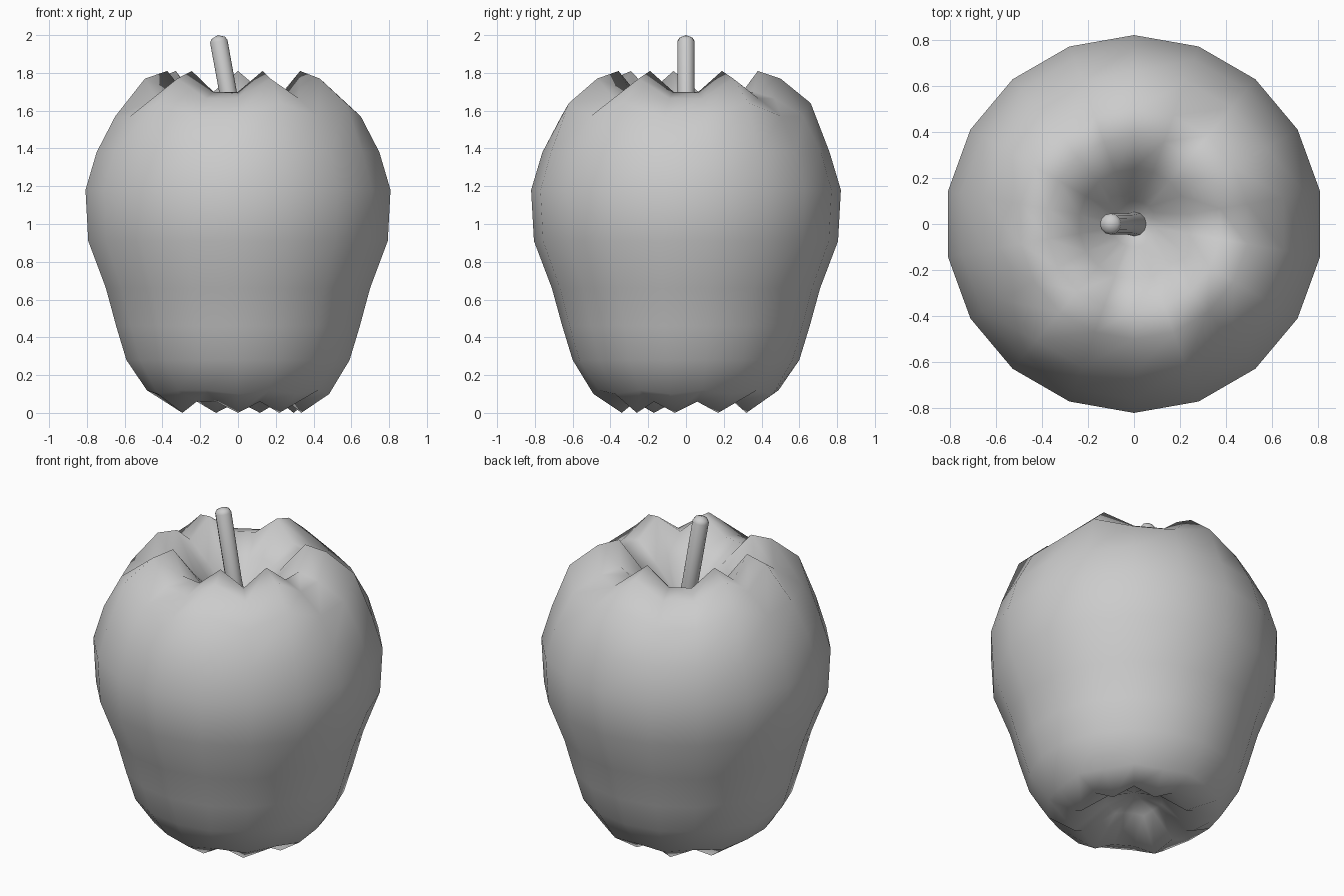
import bpy, bmesh, math
from mathutils import Vector

if "Cube" in bpy.data.objects:
    bpy.data.objects.remove(bpy.data.objects["Cube"])

SIDES = 18
TOP_PEAKS = {30, 90, 150, 190, 230, 290, 330}        # raised columns at the crown
BASE_FEET = {30, 70, 110, 150, 210, 270, 310, 350}   # columns touching the ground

# Rings from the base pit to the crown pit: radius, height, height on the other columns
RINGS = [
    (0.16, 0.15, 0.17), (0.34, 0.0, 0.06), (0.49, 0.10, 0.12), (0.60, 0.28, 0.28),
    (0.655, 0.46, 0.46), (0.71, 0.66, 0.66), (0.805, 0.91, 0.91), (0.82, 1.18, 1.18),
    (0.76, 1.38, 1.38), (0.66, 1.64, 1.57), (0.50, 1.77, 1.665), (0.38, 1.81, 1.70),
    (0.24, 1.62, 1.60), (0.10, 1.48, 1.48), (0.06, 1.42, 1.42),
]


def finish(bm, name, angle):
    bmesh.ops.recalc_face_normals(bm, faces=bm.faces)
    me = bpy.data.meshes.new(name)
    bm.to_mesh(me)
    bm.free()
    ob = bpy.data.objects.new(name, me)
    bpy.context.collection.objects.link(ob)
    bpy.ops.object.select_all(action='DESELECT')
    ob.select_set(True)
    bpy.context.view_layer.objects.active = ob
    bpy.ops.object.shade_smooth_by_angle(angle=math.radians(angle))
    return ob


def bridge(bm, loops):
    for a, b in zip(loops, loops[1:]):
        n = len(a)
        for i in range(n):
            j = (i + 1) % n
            bm.faces.new((a[i], a[j], b[j], b[i]))


# Fruit body: lathe with a scalloped crown and base
bm = bmesh.new()
loops = []
for k, (r, high, low) in enumerate(RINGS):
    loop = []
    for s in range(SIDES):
        deg = 10 + 20 * s
        marked = deg in (BASE_FEET if k < 5 else TOP_PEAKS)
        if k == 9 and deg == 190:
            marked = False
        a = math.radians(deg)
        loop.append(bm.verts.new((r * math.cos(a), r * math.sin(a), high if marked else low)))
    loops.append(loop)
bridge(bm, loops)
for loop, z in ((loops[0], 0.21), (loops[-1], 1.40)):
    c = bm.verts.new((0, 0, z))
    for i in range(SIDES):
        bm.faces.new((c, loop[i], loop[(i + 1) % SIDES]))
finish(bm, "fruit_body", 180)

# Stem: leaning tapered tube with a slightly rounded tip
bm = bmesh.new()
base, tip = Vector((0.005, 0, 1.38)), Vector((-0.105, 0, 1.985))
loops = []
for t, r in ((0, 0.055), (0.3, 0.045), (0.97, 0.046), (1, 0.036)):
    c = base.lerp(tip, t)
    loops.append([bm.verts.new((c.x + r * math.cos(a), r * math.sin(a), c.z + 0.18 * r * math.cos(a)))
                  for a in (math.tau * i / 12 for i in range(12))])
bridge(bm, loops)
bm.faces.new(loops[0])
cap = bm.verts.new((-0.107, 0, 2.0))
for i in range(12):
    bm.faces.new((cap, loops[-1][i], loops[-1][(i + 1) % 12]))
finish(bm, "stem", 60)
